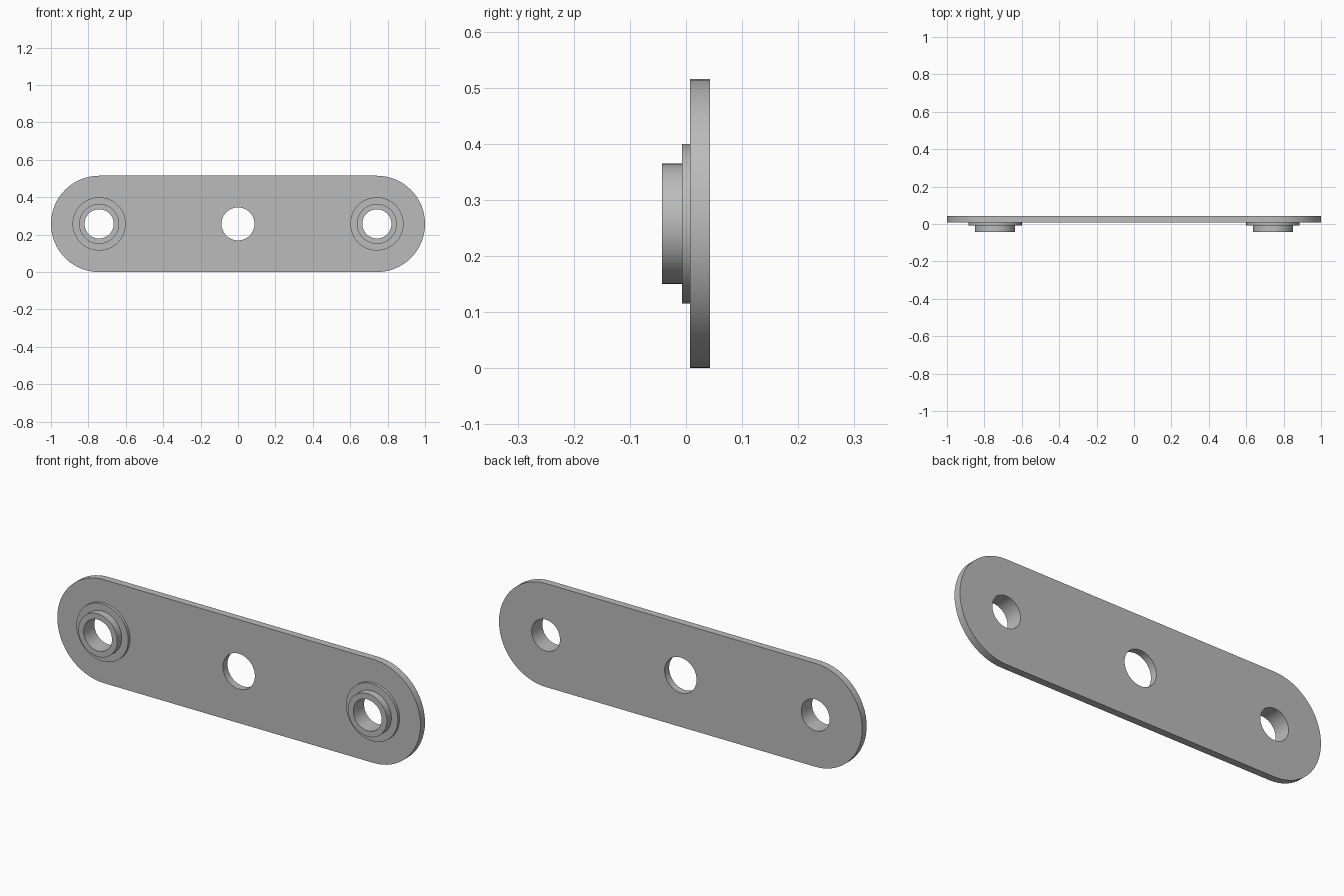
import bpy, bmesh
from math import pi, cos, sin, radians

old = bpy.data.objects.get("Cube")
if old:
    bpy.data.objects.remove(old, do_unlink=True)

END_X = 0.7425          # centre of each rounded end and bushing
HALF = 0.2575           # half the plate height
BORE = 0.078
CENTRE_HOLE = 0.088
BACK, FACE = 0.0425, 0.007
SEG = 64

grey = bpy.data.materials.new("plain_grey")
grey.use_nodes = True
colour = (0.5, 0.5, 0.5, 1)
grey.diffuse_color = colour
grey.node_tree.nodes["Principled BSDF"].inputs["Base Color"].default_value = colour


def arc(cx, radius, start, sweep, count):
    """Points on an arc in the x-z plane, centred at the plate's mid height."""
    return [(cx + radius * cos(start + sweep * i / count),
             HALF + radius * sin(start + sweep * i / count)) for i in range(count + 1)]


def finish(bm, name):
    bmesh.ops.recalc_face_normals(bm, faces=bm.faces)
    mesh = bpy.data.meshes.new(name)
    bm.to_mesh(mesh)
    bm.free()
    mesh.materials.append(grey)
    obj = bpy.data.objects.new(name, mesh)
    bpy.context.collection.objects.link(obj)
    bpy.ops.object.select_all(action="DESELECT")
    obj.select_set(True)
    bpy.context.view_layer.objects.active = obj
    bpy.ops.object.shade_smooth_by_angle(angle=radians(30))
    return obj


def make_plate():
    """Round-ended plate with three through holes."""
    bm = bmesh.new()
    loops = [arc(END_X, HALF, -pi / 2, pi, SEG // 2) + arc(-END_X, HALF, pi / 2, pi, SEG // 2)]
    for cx, radius in ((-END_X, BORE), (0, CENTRE_HOLE), (END_X, BORE)):
        loops.append(arc(cx, radius, 0, 2 * pi, SEG)[:-1])
    edges = []
    for loop in loops:
        verts = [bm.verts.new((x, FACE, z)) for x, z in loop]
        edges += [bm.edges.new((v, verts[i - 1])) for i, v in enumerate(verts)]
    bmesh.ops.triangle_fill(bm, edges=edges, use_beauty=True, normal=(0, -1, 0))
    grown = bmesh.ops.extrude_face_region(bm, geom=bm.faces[:], use_keep_orig=True)
    moved = [g for g in grown["geom"] if isinstance(g, bmesh.types.BMVert)]
    bmesh.ops.translate(bm, verts=moved, vec=(0, BACK - FACE, 0))
    # merge the flat triangles into clean front and back faces
    bmesh.ops.dissolve_limit(bm, angle_limit=radians(0.5), verts=[], edges=bm.edges[:])
    return finish(bm, "plate")


def make_bushing(name, cx):
    """Stepped collar: wide flange, then a narrower sleeve around the bore."""
    profile = [(0.1425, FACE), (0.1425, -0.007), (0.107, -0.007),
               (0.107, -BACK), (BORE, -BACK), (BORE, FACE)]
    bm = bmesh.new()
    rings = [[bm.verts.new((x, y, z)) for x, z in arc(cx, r, 0, 2 * pi, SEG)[:-1]]
             for r, y in profile]
    for a, b in zip(rings, rings[1:]):
        for i in range(SEG):
            bm.faces.new((a[i - 1], a[i], b[i], b[i - 1]))
    return finish(bm, name)


make_plate()
make_bushing("left_bushing", END_X)
make_bushing("right_bushing", -END_X)
